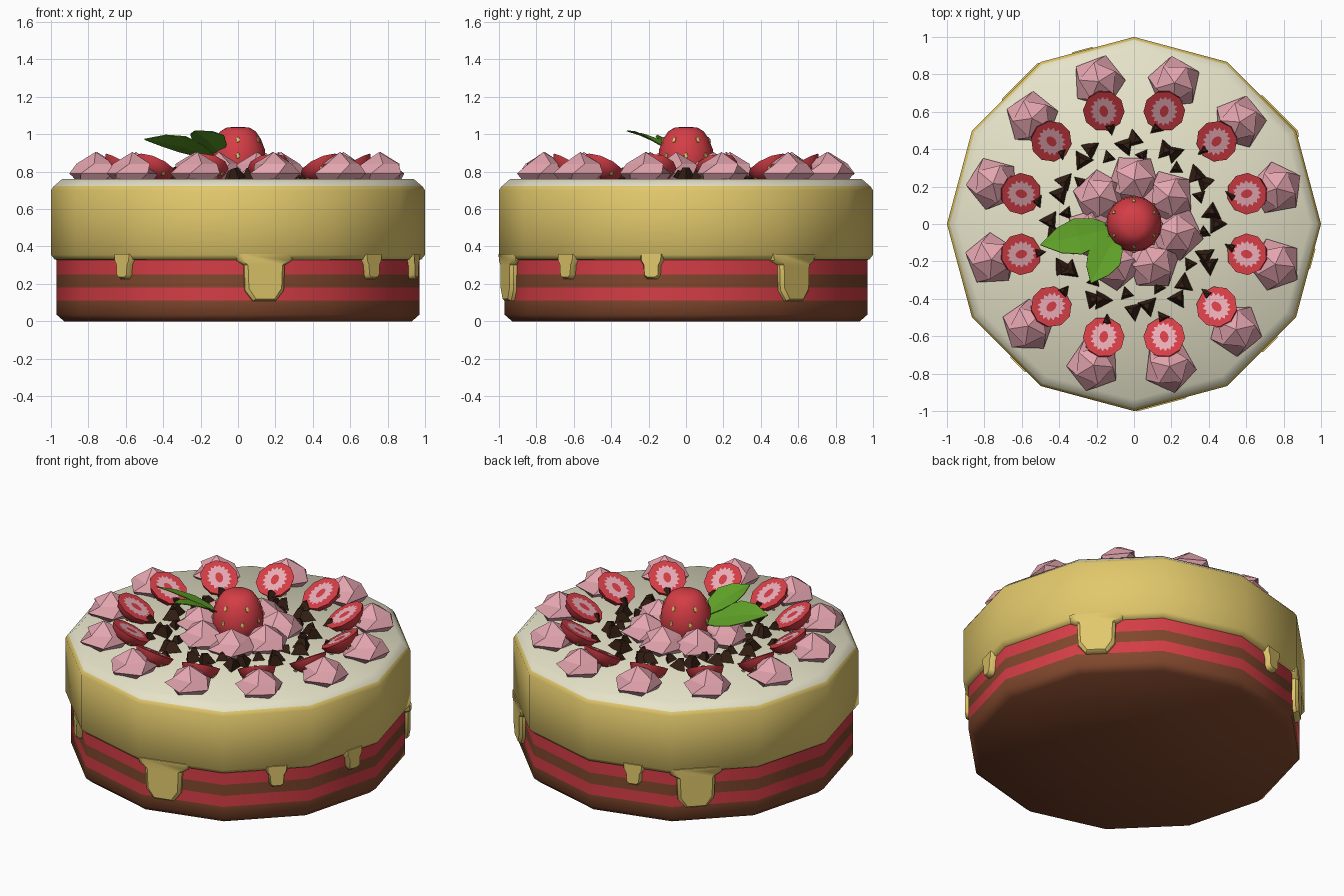
import bpy, bmesh, math, random
from mathutils import Vector, Matrix

if "Cube" in bpy.data.objects:
    bpy.data.objects.remove(bpy.data.objects["Cube"])

random.seed(4)
TAU = 2 * math.pi


def mat(name, r, g, b):
    m = bpy.data.materials.new(name)
    m.diffuse_color = (r ** 2.2, g ** 2.2, b ** 2.2, 1)
    m.use_nodes = True
    m.node_tree.nodes["Principled BSDF"].inputs["Base Color"].default_value = m.diffuse_color
    return m


brown = mat("sponge_brown", .50, .285, .19)
red = mat("berry_red", .83, .25, .28)
yellow = mat("icing_yellow", .88, .78, .42)
cream = mat("cream_top", .91, .895, .79)
pink = mat("swirl_pink", .89, .64, .68)
flesh = mat("berry_flesh", .94, .69, .73)
choc = mat("dark_chocolate", .22, .145, .105)
green = mat("leaf_green", .37, .62, .17)


def add(name, bm, mats, smooth=None, matrix=None):
    bmesh.ops.recalc_face_normals(bm, faces=bm.faces[:])
    me = bpy.data.meshes.new(name)
    bm.to_mesh(me)
    bm.free()
    for m in mats:
        me.materials.append(m)
    ob = bpy.data.objects.new(name, me)
    bpy.context.collection.objects.link(ob)
    if matrix:
        ob.matrix_world = matrix
    if smooth:
        bpy.ops.object.select_all(action='DESELECT')
        ob.select_set(True)
        bpy.context.view_layer.objects.active = ob
        bpy.ops.object.shade_smooth_by_angle(angle=math.radians(smooth))
    return ob


def copy(ob, name, matrix):
    c = bpy.data.objects.new(name, ob.data)
    bpy.context.collection.objects.link(c)
    c.matrix_world = matrix


def lathe(profile, n, rule=None, sy=1.0, twist=None):
    """Rings of n points; a zero radius makes a pole."""
    bm = bmesh.new()
    rings = []
    for k, (r, z) in enumerate(profile):
        t = twist[k] if twist else 0
        if r == 0:
            rings.append([bm.verts.new((0, 0, z))] * n)
        else:
            rings.append([bm.verts.new((r * math.cos(TAU * i / n + t), sy * r * math.sin(TAU * i / n + t), z))
                          for i in range(n)])
    for k in range(len(rings) - 1):
        for i in range(n):
            j = (i + 1) % n
            vs = list(dict.fromkeys([rings[k][i], rings[k][j], rings[k + 1][j], rings[k + 1][i]]))
            f = bm.faces.new(vs)
            f.material_index = rule(k) if rule else 0
    return bm


def rotz(deg):
    return Matrix.Rotation(math.radians(deg), 4, 'Z')


# Striped sponge
add("sponge", lathe([(0, 0), (.93, 0), (.97, .035), (.97, .11), (.97, .18), (.97, .25), (.97, .35)], 12,
                    lambda k: 1 if k in (3, 5) else 0), [brown, red], 50)

# Icing with pale top
add("icing", lathe([(.95, .325), (.98, .33), (1, .355), (1, .70), (.985, .722), (.94, .76), (0, .76)], 12,
                   lambda k: 1 if k >= 4 else 0), [yellow, cream], 50)


# Icing drips, each lying on one flat side
def drip(name, facet, off, half, bottom):
    h = half
    r = [(h * 1.4, .36), (h * 1.35, .325), (h, .30), (h * .95, bottom + h * .5), (h * .55, bottom)]
    out = r + [(-x, z) for x, z in reversed(r)]
    bm = bmesh.new()
    back = [bm.verts.new((.92, x, z)) for x, z in out]
    mid = [bm.verts.new((.955, x, z)) for x, z in out]
    front = [bm.verts.new((.972, x * .85, z + (.012 if z < .2 or z == bottom else 0))) for x, z in out]
    for a, b in ((back, mid), (mid, front)):
        for i in range(len(out)):
            j = (i + 1) % len(out)
            bm.faces.new((a[i], a[j], b[j], b[i]))
    bm.faces.new(front)
    bm.faces.new(back)
    add(name, bm, [yellow], 40, rotz(facet) @ Matrix.Translation((0, .96 * math.tan(math.radians(off)), 0)))


for i, (facet, off) in enumerate([(285, -6.5), (45, -8), (135, -6.5)]):
    drip(f"long_drip_{i}", facet, off, .112, .108)
for i, (facet, off) in enumerate([(315, 3.5), (345, 4), (105, 1.5), (225, 5.5)]):
    drip(f"short_drip_{i}", facet, off, .046, .225)

# Twisted piped swirls: outer ring of 12, inner ring of 7
swirl = add("swirl", lathe([(.11, .75), (.145, .79), (.105, .842), (0, .905)], 5, twist=[0, .25, .75, 0]), [pink],
            matrix=rotz(14) @ Matrix.Translation((.785, 0, 0)))
for i in range(1, 12):
    copy(swirl, f"swirl_{i}", rotz(14 + 30 * i) @ Matrix.Translation((.785, 0, 0)) @ rotz(random.uniform(0, 72)))
for i in range(7):
    copy(swirl, f"inner_swirl_{i}",
         rotz(90 + 360 * i / 7) @ Matrix.Translation((.235, 0, 0)) @ rotz(random.uniform(0, 72)))


def seed(bm, pos, normal, s, index):
    q = Vector(normal).to_track_quat('Z', 'Y').to_matrix().to_4x4()
    res = bmesh.ops.create_icosphere(bm, subdivisions=1, radius=s,
                                     matrix=Matrix.Translation(pos) @ q @ Matrix.Diagonal((.65, 1.1, .4, 1)))
    for f in {f for v in res['verts'] for f in v.link_faces}:
        f.material_index = index


# Half strawberries, cut face tilted up and inward
bm = lathe([(0, -.085), (.06, -.07), (.098, -.038), (.112, 0), (0, 0)], 10, sy=1.0)
for i in range(5):
    a = TAU * (i + .25) / 5
    seed(bm, (.088 * math.cos(a), .088 * math.sin(a), -.053), (math.cos(a), math.sin(a), -.8), .014, 2)
n = 32
star = [bm.verts.new((math.cos(TAU * i / n) * (.082 if i % 2 else .066), math.sin(TAU * i / n) *
                      (.072 if i % 2 else .056), .002)) for i in range(n)]
core = [bm.verts.new((math.cos(TAU * i / n) * .032, math.sin(TAU * i / n) * .022, .002)) for i in range(n)]
for i in range(n):
    f = bm.faces.new((star[i], star[(i + 1) % n], core[(i + 1) % n], core[i]))
    f.material_index = 1
for v in bm.verts:
    v.co.x *= 1.1
tilt = Matrix.Translation((.625, 0, .835)) @ Matrix.Rotation(math.radians(-30), 4, 'Y')
half = add("half_strawberry", bm, [red, flesh, yellow], 45, rotz(15) @ tilt)
for i in range(1, 12):
    copy(half, f"half_strawberry_{i}", rotz(15 + 30 * i) @ tilt)

# Chocolate chips: small three-sided pyramids
chip = add("chocolate_chip", lathe([(0, -.02), (.06, -.02), (.022, .042), (0, .042)], 3), [choc],
           matrix=rotz(0) @ Matrix.Translation((.44, 0, .78)))
for i in range(1, 12 * 4):
    r, s = [(.45, 1.0), (.43, 1.05), (.535, .7), (.375, .7)][i % 4]
    a = 7.5 * i + random.uniform(-2, 2)
    copy(chip, f"chocolate_chip_{i}", rotz(a) @ Matrix.Translation((r + random.uniform(-.015, .015), 0, .778))
         @ Matrix.Rotation(random.uniform(-.3, .3), 4, 'X') @ rotz(random.uniform(0, 120)) @ Matrix.Scale(s, 4))

# Centre strawberry, tip up
bm = lathe([(0, .75), (.11, .76), (.142, .80), (.15, .86), (.143, .92), (.122, .975), (.095, 1.015), (.06, 1.036),
            (0, 1.04)], 16)
for z, r, up, m, t in ((.97, .124, .45, 6, .5), (.885, .149, .1, 8, 0)):
    for i in range(m):
        a = TAU * (i + t) / m
        seed(bm, (r * math.cos(a), r * math.sin(a), z), (math.cos(a), math.sin(a), up), .017, 1)
add("centre_strawberry", bm, [red, yellow], 45)


# Folded leaves
def leaf(name, base, tip, side):
    base, tip, side = Vector(base), Vector(tip), Vector(side)
    bm = bmesh.new()
    rows = []
    for t, w in ((0, .12), (.25, .75), (.5, 1), (.75, .7), (1, .02)):
        c = base.lerp(tip, t) + Vector((0, 0, .07 * t * (1 - t)))
        rows.append([bm.verts.new(c - side * w + Vector((0, 0, .015 * w))), bm.verts.new(c),
                     bm.verts.new(c + side * w + Vector((0, 0, .015 * w)))])
    for a, b in zip(rows, rows[1:]):
        for k in (0, 1):
            bm.faces.new((a[k], a[k + 1], b[k + 1], b[k]))
    ob = add(name, bm, [green])
    s = ob.modifiers.new("thickness", 'SOLIDIFY')
    s.thickness = .005


leaf("large_leaf", (-.10, -.02, .86), (-.50, -.11, .975), (-.02, .095, -.04))
leaf("small_leaf", (-.09, -.05, .885), (-.23, -.315, 1.02), (-.085, .035, -.01))
